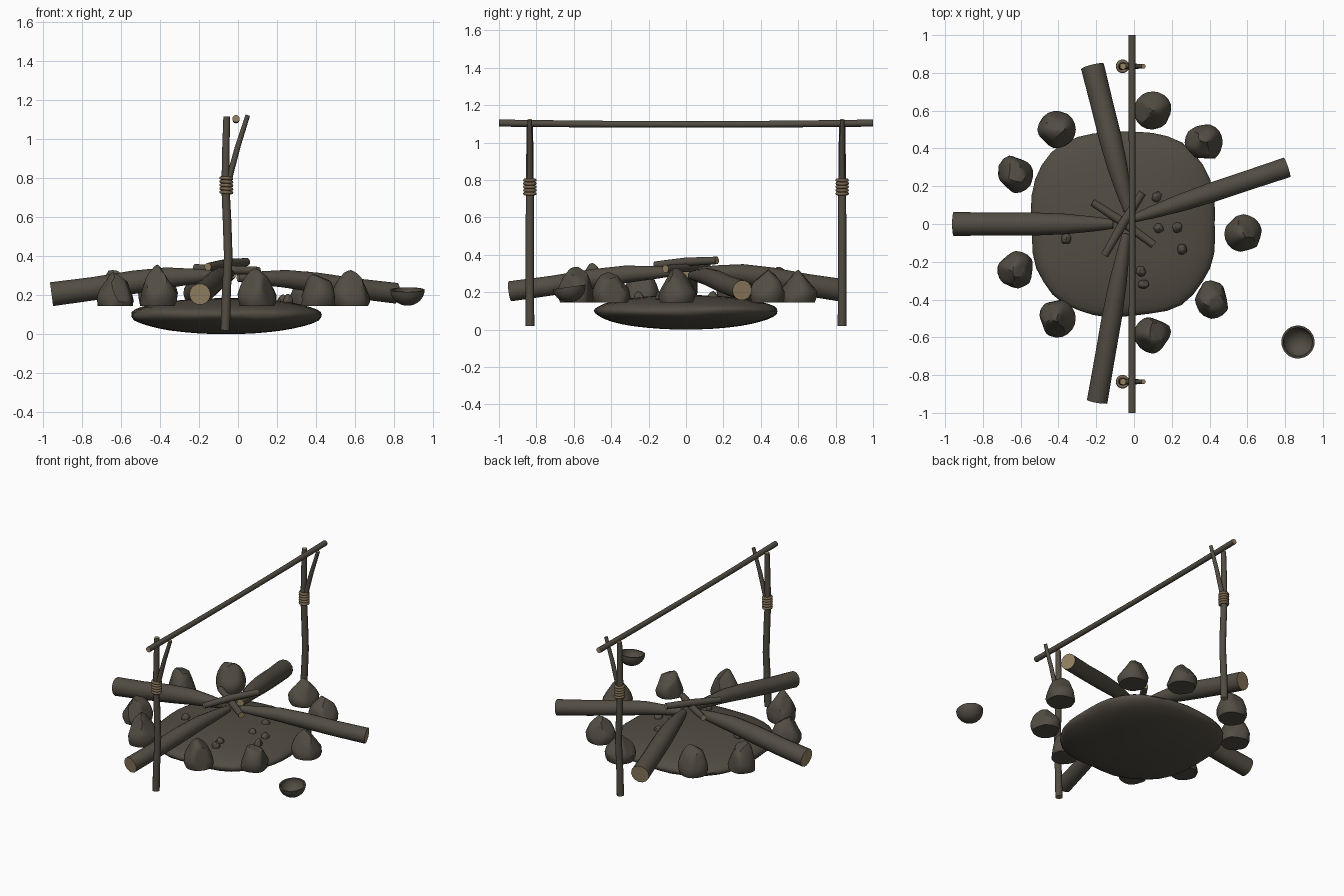
import bpy, bmesh, math, random
from mathutils import Vector, Matrix, noise

if "Cube" in bpy.data.objects:
    bpy.data.objects.remove(bpy.data.objects["Cube"])


def material(name, color):
    m = bpy.data.materials.new(name)
    m.use_nodes = True
    m.diffuse_color = (*color, 1)
    m.node_tree.nodes["Principled BSDF"].inputs["Base Color"].default_value = (*color, 1)
    return m


BARK = material("dark_bark", (0.085, 0.074, 0.056))
CUT = material("cut_wood", (0.30, 0.22, 0.125))
ROPE = material("rope_tan", (0.19, 0.135, 0.08))


def finish(name, bm, mats, angle=40):
    bmesh.ops.recalc_face_normals(bm, faces=bm.faces)
    mesh = bpy.data.meshes.new(name)
    bm.to_mesh(mesh)
    bm.free()
    ob = bpy.data.objects.new(name, mesh)
    bpy.context.collection.objects.link(ob)
    for m in mats:
        mesh.materials.append(m)
    bpy.ops.object.select_all(action='DESELECT')
    ob.select_set(True)
    bpy.context.view_layer.objects.active = ob
    bpy.ops.object.shade_smooth_by_angle(angle=math.radians(angle))
    return ob


def wood(name, points, radii, sides=14):
    """Tapered round timber along a path, with pale sawn ends."""
    bm = bmesh.new()
    pts = [Vector(p) for p in points]
    rings = []
    for i, p in enumerate(pts):
        along = (pts[min(i + 1, len(pts) - 1)] - pts[max(i - 1, 0)]).normalized()
        ref = Vector((0, 1, 0)) if abs(along.z) > 0.7 else Vector((0, 0, 1))
        u = along.cross(ref).normalized()
        v = along.cross(u)
        rings.append([bm.verts.new(p + radii[i] * (math.cos(a) * u + math.sin(a) * v))
                      for a in (2 * math.pi * k / sides for k in range(sides))])
    for a, b in zip(rings, rings[1:]):
        for k in range(sides):
            j = (k + 1) % sides
            bm.faces.new((a[k], a[j], b[j], b[k]))
    for end in (rings[0], rings[-1]):
        bm.faces.new(end).material_index = 1
    return finish(name, bm, [BARK, CUT])


# Lens-shaped fire bed with a slightly squared, uneven outline
bm = bmesh.new()
bmesh.ops.create_uvsphere(bm, u_segments=40, v_segments=20, radius=1)
for v in bm.verts:
    a = math.atan2(v.co.y, v.co.x)
    r = 0.51 - 0.022 * math.cos(4 * a) + 0.015 * noise.noise(v.co * 2.5)
    half = 0.085 if v.co.z > 0 else 0.1
    v.co = Vector((v.co.x * r - 0.06, v.co.y * r, 0.1 + v.co.z * half))
finish("fire_bed", bm, [BARK], 60)

# Four long logs meeting over the middle: outer end, inner end, thickness
logs = {"left_side_log": ((0.81, 0.30, 0.21), (0.0, 0.03, 0.29), 0.054),
        "right_side_log": ((-0.955, 0.0, 0.205), (-0.11, 0.0, 0.30), 0.063),
        "back_log": ((-0.22, 0.835, 0.21), (-0.03, 0.07, 0.31), 0.062),
        "front_log": ((-0.195, -0.94, 0.205), (-0.04, -0.05, 0.31), 0.055)}
for name, (outer, inner, r) in logs.items():
    o, i = Vector(outer), Vector(inner)
    steps = [0, 0.25, 0.5, 0.7, 0.88, 1]
    bow = [0, 0.004, 0.014, 0.018, 0.008, 0]
    taper = [1, 0.97, 0.97, 0.86, 0.62, 0.4]
    wood(name, [o.lerp(i, t) + Vector((0, 0, b)) for t, b in zip(steps, bow)],
         [r * t for t in taper])

# Short kindling crossed on top
wood("upper_kindling", [(-0.155, -0.165, 0.345), (-0.06, 0, 0.362), (0.045, 0.165, 0.37)],
     [0.02, 0.024, 0.021], 10)
wood("lower_kindling", [(-0.22, 0.115, 0.34), (-0.06, 0.01, 0.33), (0.105, -0.11, 0.325)],
     [0.02, 0.024, 0.021], 10)


# Faceted hearth stones, flat underneath
def stone(name, x, y, z, size, height, seed, sink):
    rng = random.Random(seed)
    bm = bmesh.new()
    bmesh.ops.create_icosphere(bm, subdivisions=3, radius=1)
    planes = []
    for _ in range(9):
        n = Vector((rng.gauss(0, 1), rng.gauss(0, 1), rng.uniform(0, 1.2))).normalized()
        planes.append((n, rng.uniform(0.72, 0.88)))
    for v in bm.verts:
        for n, d in planes:
            over = v.co.dot(n) - d
            if over > 0:
                v.co -= n * over
        v.co.z = max(v.co.z, -sink)
        pinch = 1.12 - 0.28 * max(v.co.z, 0)
        v.co = Vector((x + v.co.x * size * pinch, y + v.co.y * size * pinch,
                       z + (v.co.z + sink) / (sink + 0.85) * height))
    finish(name, bm, [BARK], 35)


ring = [(-0.41, 0.50, 0.19), (0.10, 0.60, 0.16), (0.37, 0.43, 0.165),
        (0.58, -0.05, 0.165), (0.41, -0.40, 0.16), (0.10, -0.585, 0.175),
        (-0.41, -0.50, 0.19), (-0.625, -0.245, 0.165), (-0.63, 0.265, 0.18)]
for k, (x, y, h) in enumerate(ring):
    stone(f"hearth_stone_{k + 1}", x, y, 0.145, 0.091, h, k + 3, 0.45)

# Small embers scattered on the bed
embers = [(0.12, 0.145), (0.13, -0.025), (0.23, -0.02), (0.255, -0.135),
          (0.035, -0.25), (0.05, -0.32), (-0.36, -0.08)]
for k, (x, y) in enumerate(embers):
    stone(f"ember_{k + 1}", x, y, 0.16, 0.026, 0.042, k + 40, 0.6)

# Forked posts with a rope lashing, one at the front and one at the back
for side, y in (("front", -0.835), ("back", 0.835)):
    wood(side + "_post",
         [(-0.065, y, 0.02), (-0.06, y, 0.2), (-0.05, y, 0.4), (-0.056, y, 0.58),
          (-0.064, y, 0.75), (-0.062, y, 0.95), (-0.058, y, 1.115)],
         [0.024, 0.023, 0.022, 0.022, 0.021, 0.019, 0.017], 12)
    wood(side + "_fork",
         [(-0.062, y, 0.71), (-0.045, y, 0.80), (0.0, y, 0.965), (0.05, y, 1.122)],
         [0.016, 0.016, 0.014, 0.012], 12)
    for k in range(5):
        bpy.ops.mesh.primitive_torus_add(location=(-0.06, y, 0.727 + 0.018 * k),
                                         rotation=(0, 0.06, 0), major_radius=0.027,
                                         minor_radius=0.009, major_segments=20,
                                         minor_segments=8)
        coil = bpy.context.object
        coil.name = f"{side}_rope_coil_{k + 1}"
        coil.data.materials.append(ROPE)
        bpy.ops.object.shade_smooth_by_angle(angle=math.radians(60))

# Crossbar resting in the forks, sagging very slightly
wood("crossbar", [(-0.01, y, 1.097 + 0.007 * y * y) for y in (-1, -0.55, 0, 0.55, 1)],
     [0.019, 0.018, 0.017, 0.018, 0.019], 12)

# Open bowl, spun from a wall profile and tipped a little
bm = bmesh.new()
outer = [(math.sin(a), -math.cos(a)) for a in (math.pi / 16 * k for k in range(9))]
profile = [(0.088 * r, 0.082 * z) for r, z in outer]
profile += [(0.077 * r, 0.070 * z) for r, z in reversed(outer)]
verts = [bm.verts.new((r, 0, z)) for r, z in profile]
edges = [bm.edges.new(pair) for pair in zip(verts, verts[1:])]
bmesh.ops.spin(bm, geom=verts + edges, cent=(0, 0, 0), axis=(0, 0, 1),
               angle=2 * math.pi, steps=32)
bmesh.ops.remove_doubles(bm, verts=bm.verts, dist=0.0005)
bmesh.ops.transform(bm, verts=bm.verts, matrix=Matrix.Translation((0.868, -0.625, 0.228))
                    @ Matrix.Rotation(math.radians(8), 4, 'X'))
finish("bowl", bm, [BARK])
